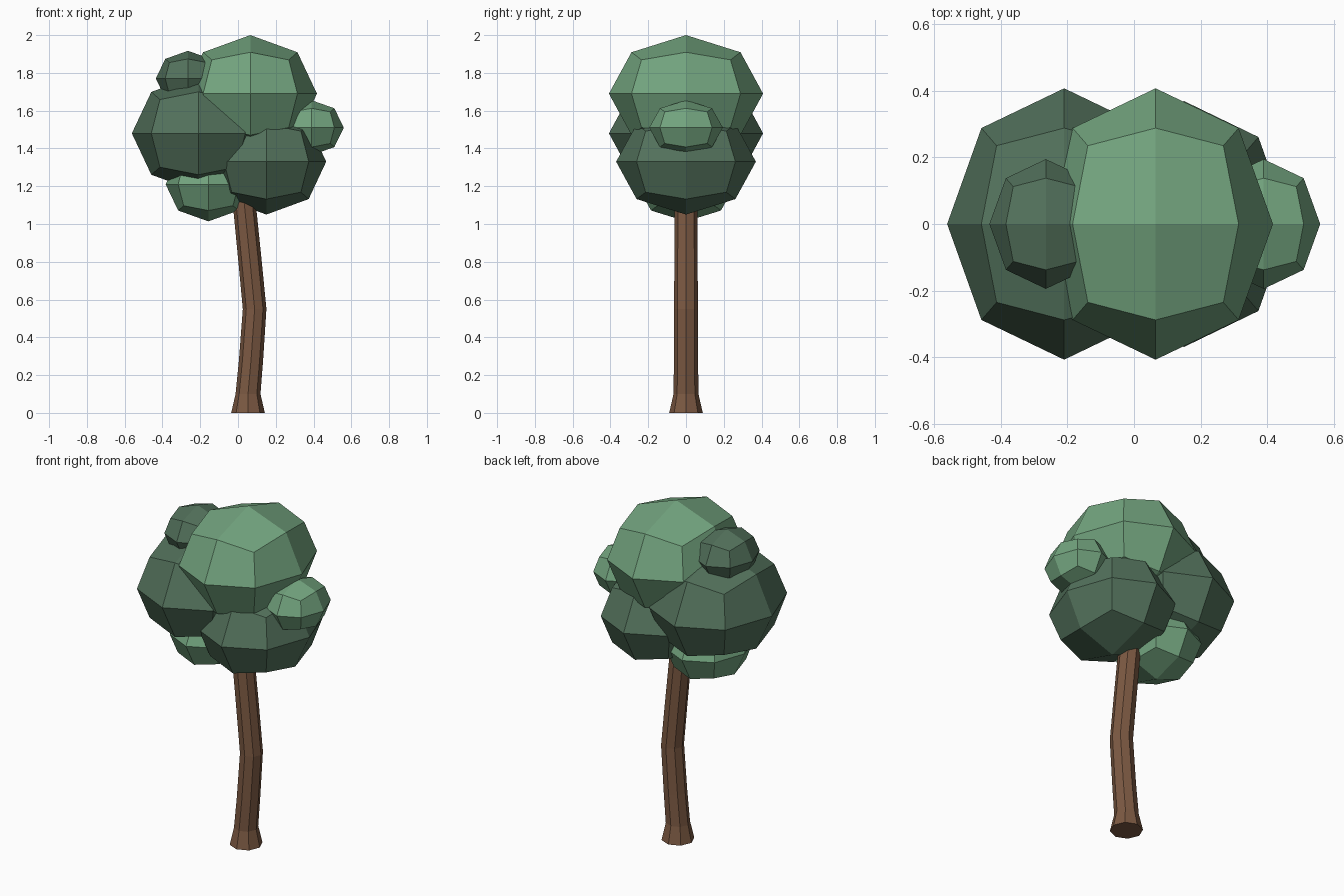
import bpy, bmesh, math
from mathutils import Vector

if "Cube" in bpy.data.objects:
    bpy.data.objects.remove(bpy.data.objects["Cube"])


def material(name, rgb):
    m = bpy.data.materials.new(name)
    m.diffuse_color = (*rgb, 1)
    m.use_nodes = True
    m.node_tree.nodes["Principled BSDF"].inputs["Base Color"].default_value = m.diffuse_color
    return m


LIGHT = material("light_leaves", (0.17, 0.37, 0.21))
DARK = material("dark_leaves", (0.085, 0.165, 0.105))
BARK = material("bark", (0.20, 0.10, 0.055))


def finish(bm, name, mat):
    bmesh.ops.recalc_face_normals(bm, faces=bm.faces)
    mesh = bpy.data.meshes.new(name)
    bm.to_mesh(mesh)
    bm.free()
    mesh.materials.append(mat)
    bpy.context.collection.objects.link(bpy.data.objects.new(name, mesh))


def leaf_clump(name, x, z, radii, mat):
    # Cube split once per edge, then rounded into a 24-quad ellipsoid
    bm = bmesh.new()
    bmesh.ops.create_cube(bm, size=2)
    bmesh.ops.subdivide_edges(bm, edges=bm.edges[:], cuts=1, use_grid_fill=True)
    for v in bm.verts:
        v.co = v.co.normalized() * Vector(radii) + Vector((x, 0, z))
    finish(bm, name, mat)


# Foliage: name, centre x, centre z, radii, material
for clump in (
    ("crown_top", 0.065, 1.69, (0.353, 0.408, 0.31), LIGHT),
    ("crown_left", -0.21, 1.48, (0.352, 0.408, 0.31), DARK),
    ("crown_right", 0.15, 1.33, (0.317, 0.37, 0.28), DARK),
    ("clump_upper_left", -0.265, 1.77, (0.17, 0.195, 0.147), DARK),
    ("clump_right", 0.39, 1.51, (0.17, 0.195, 0.145), LIGHT),
    ("clump_lower_left", -0.157, 1.21, (0.226, 0.262, 0.196), LIGHT),
):
    leaf_clump(*clump)

# Trunk: eight-sided rings along a bent path (z, centre x, radius)
SIDES = 8
bm = bmesh.new()
rings = []
for z, x, r in ((0, 0.053, 0.089), (0.1, 0.053, 0.066), (0.28, 0.069, 0.064),
                (0.55, 0.088, 0.0625), (0.8, 0.064, 0.062),
                (1.1, 0.034, 0.061), (1.3, 0.02, 0.06)):
    rings.append([bm.verts.new((x + r * math.cos(a), r * math.sin(a), z))
                  for a in (math.tau * i / SIDES for i in range(SIDES))])
for lo, hi in zip(rings, rings[1:]):
    for i in range(SIDES):
        j = (i + 1) % SIDES
        bm.faces.new((lo[i], lo[j], hi[j], hi[i]))
bm.faces.new(rings[0])
bm.faces.new(rings[-1])
finish(bm, "trunk", BARK)
